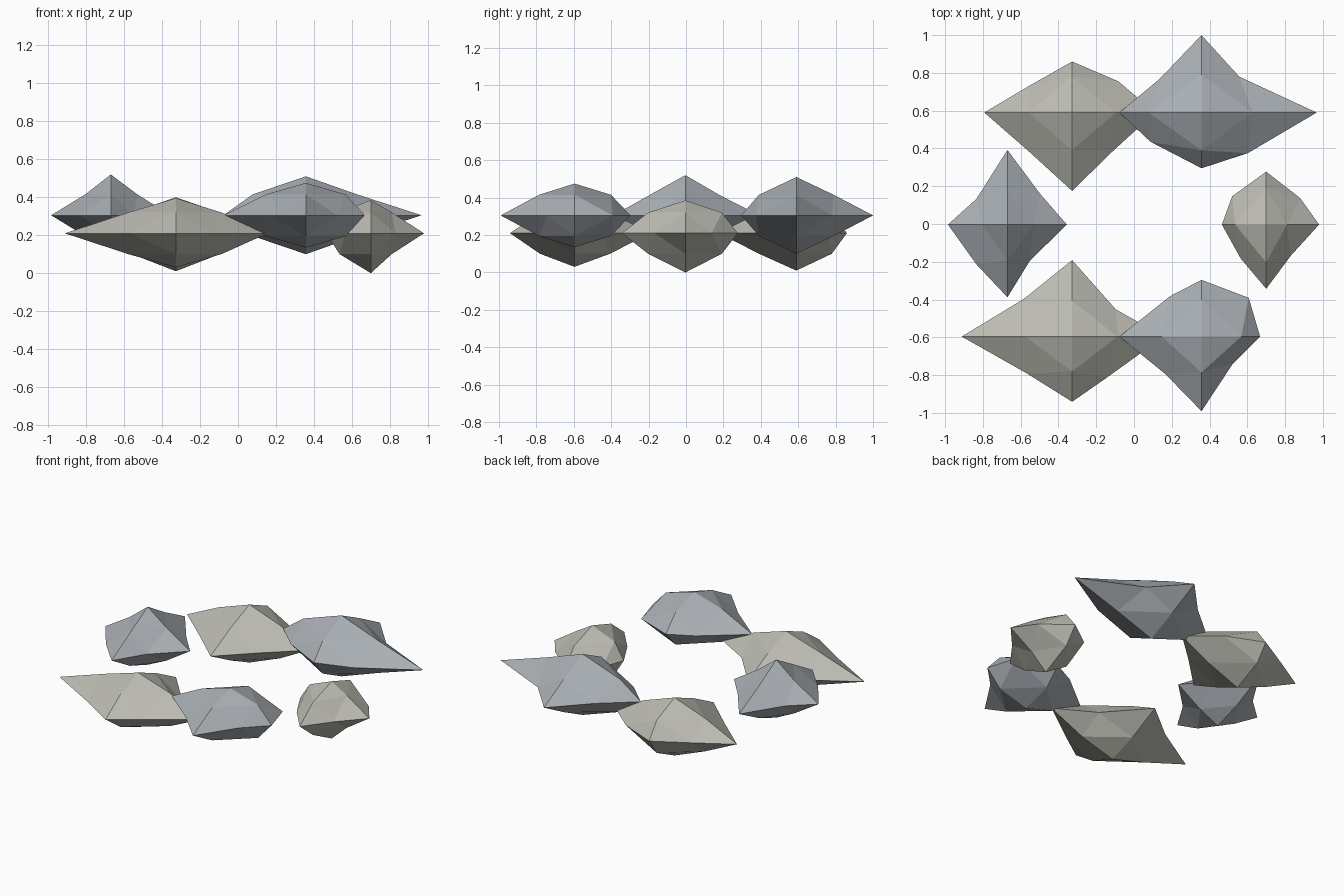
import bpy, bmesh, math
from mathutils import Vector

if "Cube" in bpy.data.objects:
    bpy.data.objects.remove(bpy.data.objects["Cube"])

def material(name, rgb):
    m = bpy.data.materials.new(name)
    m.diffuse_color = (*rgb, 1)
    m.use_nodes = True
    m.node_tree.nodes["Principled BSDF"].inputs["Base Color"].default_value = m.diffuse_color
    return m

warm = material("warm_stone", (0.50, 0.50, 0.45))
cool = material("cool_stone", (0.40, 0.43, 0.46))

def rock(name, centre, tips, corners, slopes, mat):
    """Once-subdivided octahedron with uneven reach.
    tips: reach along +x -x +y -y +z -z
    corners: (x, y) reach of the waist corners ++ -+ -- +-
    slopes: sideways reach of the upper/lower mid points +x -x +y -y"""
    bm = bmesh.new()
    cache = {}

    def point(x, y, z):
        if (x, y, z) not in cache:
            if abs(x) + abs(y) + abs(z) == 1:            # tip on an axis
                p = Vector((x, y, z)) * tips[[(1, 0, 0), (-1, 0, 0), (0, 1, 0),
                            (0, -1, 0), (0, 0, 1), (0, 0, -1)].index((x, y, z))]
            elif z == 0:                                 # waist corner
                cx, cy = corners[[(1, 1), (-1, 1), (-1, -1), (1, -1)].index((x, y))]
                p = Vector((x * cx, y * cy, 0))
            else:                                        # sloping mid point
                d = slopes[[(1, 0), (-1, 0), (0, 1), (0, -1)].index((x, y))]
                p = Vector((x * d, y * d, z * 0.11))
            cache[(x, y, z)] = bm.verts.new(p)
        return cache[(x, y, z)]

    for x in (1, -1):
        for y in (1, -1):
            for z in (1, -1):
                a, b, c = point(x, 0, 0), point(0, y, 0), point(0, 0, z)
                ab, bc, ca = point(x, y, 0), point(0, y, z), point(x, 0, z)
                for f in ((a, ab, ca), (ab, b, bc), (ca, bc, c), (ab, bc, ca)):
                    bm.faces.new(f if x * y * z > 0 else f[::-1])
    mesh = bpy.data.meshes.new(name)
    bm.to_mesh(mesh)
    bm.free()
    mesh.materials.append(mat)
    ob = bpy.data.objects.new(name, mesh)
    ob.location = centre
    bpy.context.collection.objects.link(ob)

# Ring of stones, counter-clockwise from +x
stones = [
    ((.28, .235, .28, .34, .175, .21),
     ((.18, .14), (.18, .15), (.135, .18), (.13, .165)), (.11, .165, .195, .2)),
    ((.61, .435, .41, .295, .205, .205),
     ((.2, .19), (.22, .18), (.27, .155), (.245, .215)), (.27, .28, .2, .2)),
    ((.44, .465, .27, .415, .19, .2),
     ((.245, .165), (.23, .14), (.23, .205), (.22, .2)), (.23, .23, .19, .2)),
    ((.315, .315, .395, .385, .215, .175),
     ((.175, .16), (.165, .135), (.165, .21), (.12, .19)), (.14, .135, .18, .19)),
    ((.485, .585, .405, .345, .185, .18),
     ((.23, .145), (.255, .2), (.24, .195), (.18, .22)), (.24, .25, .19, .185)),
    ((.31, .435, .3, .395, .17, .17),
     ((.25, .205), (.165, .215), (.19, .2), (.165, .145)), (.21, .21, .195, .19)),
]
for i, (tips, corners, slopes) in enumerate(stones):
    t = math.radians(60 * i)
    centre = (0.015 + 0.685 * math.cos(t), -0.003 + 0.593 / math.sin(math.pi / 3) * math.sin(t),
              0.305 if i % 2 else 0.21)
    rock(f"ring_stone_{i + 1}", centre, tips, corners, slopes, cool if i % 2 else warm)
